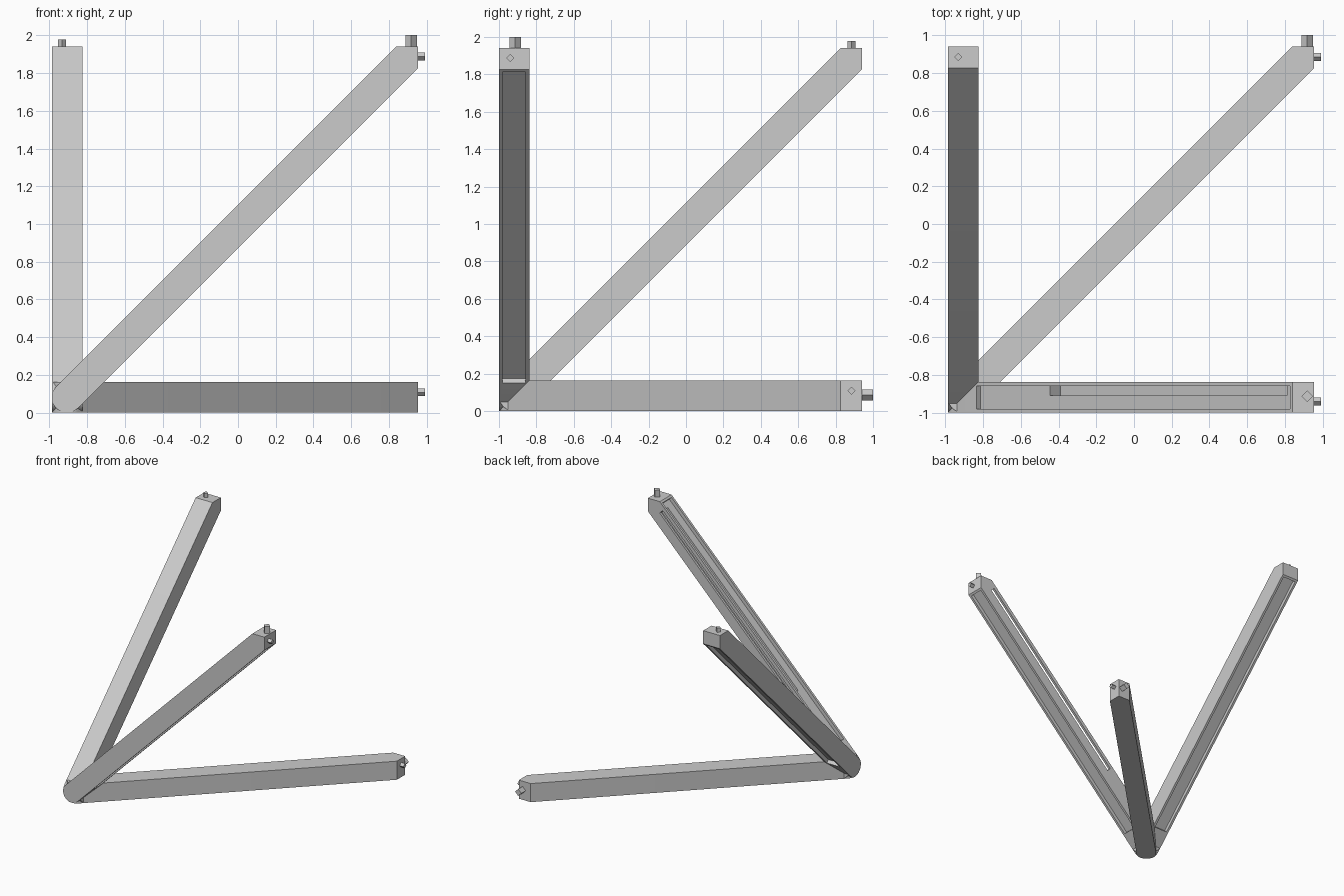
import bpy, bmesh, math
from mathutils import Matrix, Vector

cube = bpy.data.objects.get("Cube")
if cube:
    bpy.data.objects.remove(cube, do_unlink=True)

HALF = 0.081                         # half width of a bar
REACH = 1.86                         # tip offset along each axis
LENGTH = REACH * math.sqrt(2)
CORNER = Vector((-0.906, -0.919, HALF))

grey = bpy.data.materials.new("plain_grey")
grey.use_nodes = True
grey.diffuse_color = (0.6, 0.6, 0.6, 1)
grey.node_tree.nodes["Principled BSDF"].inputs["Base Color"].default_value = (0.6, 0.6, 0.6, 1)


def add_object(name, bm, matrix):
    bmesh.ops.recalc_face_normals(bm, faces=bm.faces)
    mesh = bpy.data.meshes.new(name)
    bm.to_mesh(mesh)
    bm.free()
    mesh.materials.append(grey)
    obj = bpy.data.objects.new(name, mesh)
    obj.matrix_world = matrix
    bpy.context.collection.objects.link(obj)
    return obj


def bar_frame(along, side):
    """Bar space: x runs along the bar, y across it in its plane, z out of the plane."""
    u, v = Vector(along).normalized(), Vector(side).normalized()
    m = Matrix((u, v, u.cross(v))).transposed().to_4x4()
    return Matrix.Translation(CORNER) @ m


def make_bar(name, frame):
    # Round cap at the corner, right-angled point at the free end
    outline = [(LENGTH - HALF, -HALF), (LENGTH, 0), (LENGTH - HALF, HALF)]
    steps = 24
    for i in range(steps + 1):
        a = math.pi / 2 + math.pi * i / steps
        outline.append((HALF * math.cos(a), HALF * math.sin(a)))
    bm = bmesh.new()
    face = bm.faces.new([bm.verts.new((x, y, -HALF)) for x, y in outline])
    ext = bmesh.ops.extrude_face_region(bm, geom=[face])
    top = [g for g in ext["geom"] if isinstance(g, bmesh.types.BMVert)]
    bmesh.ops.translate(bm, verts=top, vec=(0, 0, 2 * HALF))
    return add_object(name, bm, frame)


def cut_box(obj, low, high):
    low, high = Vector(low), Vector(high)
    bm = bmesh.new()
    bmesh.ops.create_cube(bm, size=1)
    bmesh.ops.scale(bm, verts=bm.verts, vec=high - low)
    bmesh.ops.translate(bm, verts=bm.verts, vec=(low + high) / 2)
    cutter = add_object("cutter", bm, obj.matrix_world.copy())
    cutter.hide_render = True
    mod = obj.modifiers.new("cut", 'BOOLEAN')
    mod.operation, mod.solver, mod.object = 'DIFFERENCE', 'EXACT', cutter
    bpy.context.view_layer.objects.active = obj
    bpy.ops.object.modifier_apply(modifier=mod.name)
    bpy.data.objects.remove(cutter, do_unlink=True)


def make_pin(name, axis, base, radius, height):
    # Square peg turned to a diamond, standing on an end face
    bm = bmesh.new()
    bmesh.ops.create_cone(bm, cap_ends=True, segments=4, radius1=radius, radius2=radius,
                          depth=height + 0.02)
    bmesh.ops.rotate(bm, verts=bm.verts, matrix=Matrix.Rotation(math.pi / 4, 3, 'Z'))
    if max(abs(v.co.x) for v in bm.verts) < radius * 0.9:
        bmesh.ops.rotate(bm, verts=bm.verts, matrix=Matrix.Rotation(math.pi / 4, 3, 'Z'))
    axis = Vector(axis)
    turn = Vector((0, 0, 1)).rotation_difference(axis).to_matrix().to_4x4()
    middle = Vector(base) + axis * (height - 0.02) / 2
    add_object(name, bm, Matrix.Translation(middle) @ turn)


# Three bars, one along each face diagonal
front_bar = make_bar("front_bar", bar_frame((1, 0, 1), (-1, 0, 1)))
side_bar = make_bar("side_bar", bar_frame((0, 1, 1), (0, -1, 1)))
base_bar = make_bar("base_bar", bar_frame((1, 1, 0), (-1, 1, 0)))

# Shallow channels on the front bar (both edges) and under the side bar
START, END, RIM, FLOOR = 0.18, 2.53, 0.061, 0.05
for bar in (front_bar, side_bar):
    cut_box(bar, (START, -0.12, -RIM), (END, -FLOOR, RIM))
cut_box(front_bar, (START, FLOOR, -RIM), (END, 0.12, RIM))

# Pocket in the upper channel and its slit through the back wall
cut_box(front_bar, (0.70, -0.03, -RIM), (2.48, FLOOR + 0.01, -0.01))
cut_box(front_bar, (0.70, 0.01, -0.12), (2.48, FLOOR, -0.03))

# Pegs on the free ends
TIP = CORNER + Vector((REACH, REACH, REACH))
X, Y, Z = (1, 0, 0), (0, 1, 0), (0, 0, 1)
LARGE, SMALL = (0.03, 0.06), (0.021, 0.037)
make_pin("front_bar_top_pin", Z, (0.918, -0.913, TIP.z), *LARGE)
make_pin("front_bar_side_pin", X, (TIP.x, -0.94, 1.887), *SMALL)
make_pin("base_bar_back_pin", Y, (0.918, TIP.y, 0.086), *LARGE)
make_pin("base_bar_side_pin", X, (TIP.x, 0.885, 0.108), *SMALL)
make_pin("side_bar_top_pin", Z, (-0.932, 0.885, TIP.z), *SMALL)

# Smooth the round caps, keep edges sharp
bpy.ops.object.select_all(action='DESELECT')
for bar in (front_bar, side_bar, base_bar):
    bar.select_set(True)
bpy.context.view_layer.objects.active = front_bar
bpy.ops.object.shade_smooth_by_angle(angle=math.radians(30))
